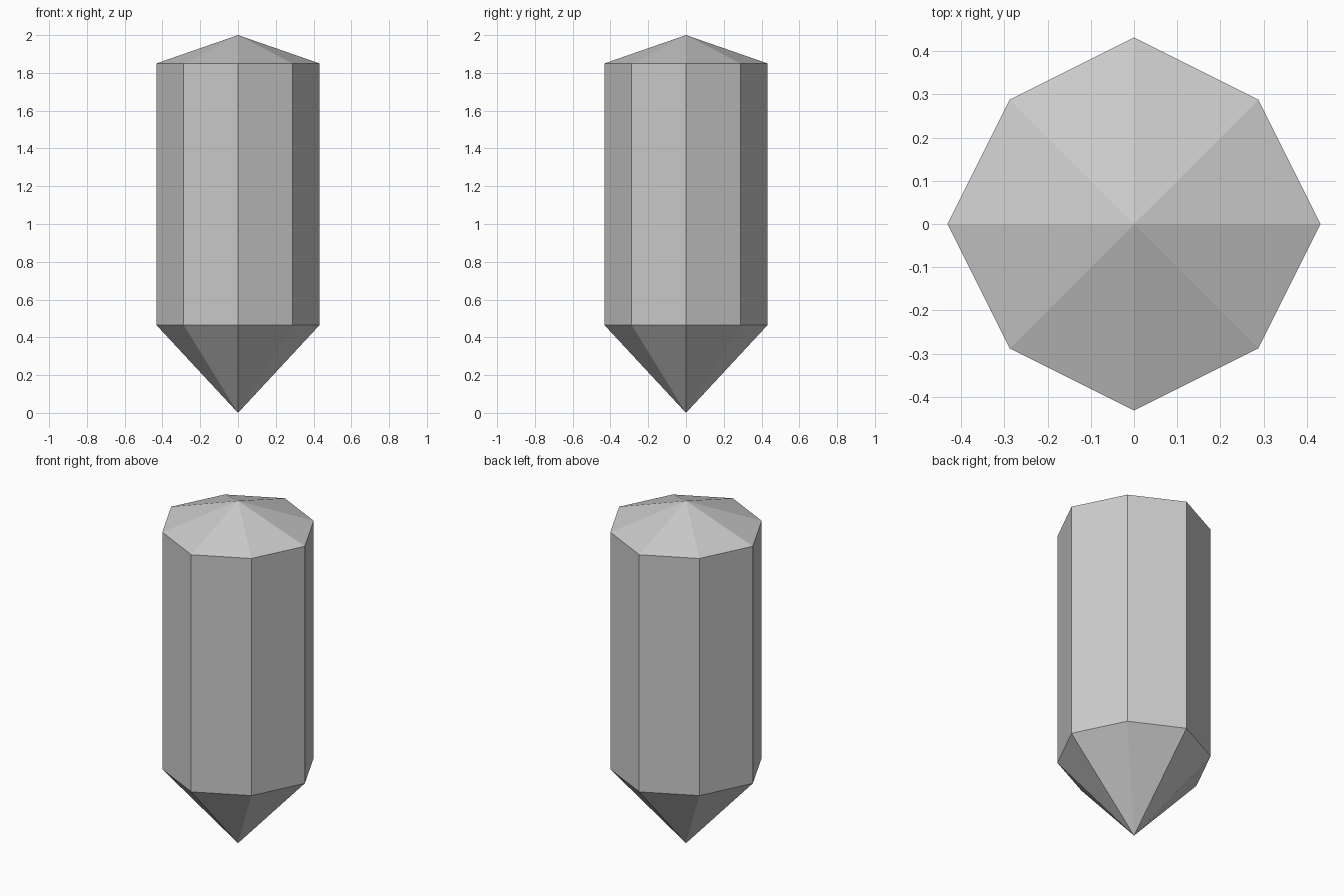
import bpy, bmesh, math

if "Cube" in bpy.data.objects:
    bpy.data.objects.remove(bpy.data.objects["Cube"])

AXIS_R, DIAG_R = 0.432, 0.407   # octagon corners alternate slightly in radius
LOW_Z, HIGH_Z, TOP_Z = 0.465, 1.85, 2.0


def ring(bm, z):
    verts = []
    for i in range(8):
        r = DIAG_R if i % 2 else AXIS_R
        a = i * math.pi / 4
        verts.append(bm.verts.new((r * math.cos(a), r * math.sin(a), z)))
    return verts


bm = bmesh.new()
# Points and octagonal shoulders
tip = bm.verts.new((0, 0, 0))
peak = bm.verts.new((0, 0, TOP_Z))
low, high = ring(bm, LOW_Z), ring(bm, HIGH_Z)

# Pointed base, straight sides and shallow cap
for i in range(8):
    j = (i + 1) % 8
    bm.faces.new((tip, low[j], low[i]))
    bm.faces.new((low[i], low[j], high[j], high[i]))
    bm.faces.new((high[i], high[j], peak))

mesh = bpy.data.meshes.new("crystal")
bm.to_mesh(mesh)
bm.free()
crystal = bpy.data.objects.new("crystal", mesh)
bpy.context.collection.objects.link(crystal)
